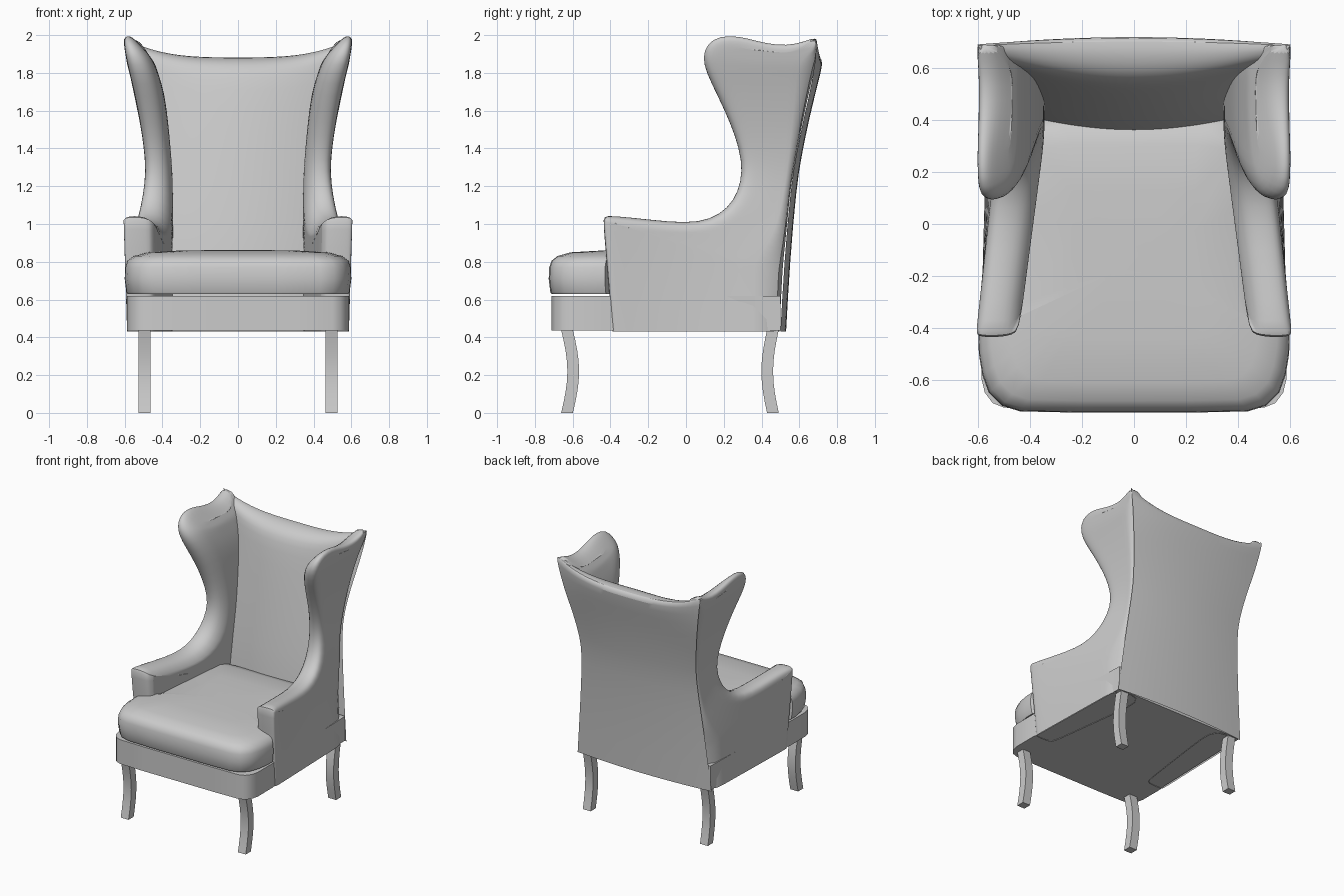
import bpy, bmesh, math
from mathutils import Vector

if "Cube" in bpy.data.objects:
    bpy.data.objects.remove(bpy.data.objects["Cube"], do_unlink=True)

grey = bpy.data.materials.new("plain_grey")
grey.use_nodes = True
grey.diffuse_color = (0.6, 0.6, 0.6, 1)
grey.node_tree.nodes["Principled BSDF"].inputs["Base Color"].default_value = (0.6, 0.6, 0.6, 1)


def curve(z, pts):
    """Piecewise linear value at z from (z, value) pairs."""
    if z <= pts[0][0]:
        return pts[0][1]
    for (a, va), (b, vb) in zip(pts, pts[1:]):
        if z <= b:
            return va + (vb - va) * (z - a) / (b - a)
    return pts[-1][1]


def clamp(v):
    return max(0.0, min(1.0, v))


def loft(name, rows, closed=False, cap_start=False, cap_end=False, angle=40, levels=0):
    """Skin rows of equal length into one object."""
    bm = bmesh.new()
    grid = [[bm.verts.new(p) for p in row] for row in rows]
    n = len(rows[0])
    for a, b in zip(grid, grid[1:]):
        for i in range(n if closed else n - 1):
            j = (i + 1) % n
            bm.faces.new((a[i], a[j], b[j], b[i]))
    if cap_start:
        bm.faces.new(grid[0])
    if cap_end:
        bm.faces.new(grid[-1])
    bmesh.ops.recalc_face_normals(bm, faces=bm.faces)
    mesh = bpy.data.meshes.new(name)
    bm.to_mesh(mesh)
    bm.free()
    mesh.materials.append(grey)
    ob = bpy.data.objects.new(name, mesh)
    bpy.context.collection.objects.link(ob)
    bpy.ops.object.select_all(action="DESELECT")
    ob.select_set(True)
    bpy.context.view_layer.objects.active = ob
    bpy.ops.object.shade_smooth_by_angle(angle=math.radians(angle))
    if levels:
        sub = ob.modifiers.new("smooth", "SUBSURF")
        sub.levels = sub.render_levels = levels
        sub.boundary_smooth = "PRESERVE_CORNERS"
    return ob


# Width of the shell by height: outside, and inside along the back
OUTER = [(0.43, 0.565), (0.8, 0.53), (1.1, 0.49), (1.3, 0.485), (1.5, 0.51),
         (1.7, 0.55), (1.85, 0.588), (2, 0.612)]
INNER = [(0.43, 0.345), (1.25, 0.345), (1.5, 0.365), (1.7, 0.39), (1.85, 0.44), (1.98, 0.53)]
BACK_EDGE = [(0.43, 0.5), (0.8, 0.52), (1.2, 0.555), (1.55, 0.62), (1.87, 0.695), (1.99, 0.69)]


def arm_fade(z):
    return clamp((1.3 - z) / 0.22)


def outer_x(y, z):
    b = curve(z, OUTER)
    front = 0.59 + 0.02 * clamp((z - 0.43) / 0.6)
    return b + (front - b) * clamp((0.5 - y) / 0.92) * arm_fade(z)


def inner_x(y, z):
    return curve(z, INNER) + 0.1 * clamp((0.33 - y) / 0.76) * arm_fade(z)


# Arm and wing outline: y, z, height of the matching back edge point, edge rounding
OUTLINE = [
    (-0.39, 0.43, 0.43, 0.012), (-0.415, 0.75, 0.58, 0.012), (-0.44, 1.01, 0.7, 0.015),
    (-0.435, 1.04, 0.73, 0.03), (-0.40, 1.047, 0.75, 0.045), (-0.2, 1.025, 0.83, 0.045),
    (0, 1.005, 0.9, 0.045), (0.13, 1.025, 0.98, 0.05), (0.22, 1.085, 1.06, 0.06),
    (0.275, 1.17, 1.15, 0.06), (0.298, 1.28, 1.26, 0.06), (0.28, 1.4, 1.4, 0.06),
    (0.235, 1.53, 1.52, 0.065), (0.165, 1.68, 1.65, 0.07), (0.105, 1.8, 1.73, 0.07),
    (0.085, 1.885, 1.78, 0.07), (0.11, 1.955, 1.81, 0.07), (0.175, 1.998, 1.84, 0.07),
    (0.28, 1.997, 1.87, 0.06), (0.38, 1.968, 1.89, 0.05), (0.48, 1.948, 1.91, 0.045),
    (0.58, 1.95, 1.93, 0.04), (0.68, 1.988, 1.98, 0.02)]
# Rounded edge section: depth, share of the way from outside to inside
EDGE = [(1, 0), (0.4, 0.04), (0.1, 0.16), (0, 0.36), (0.1, 0.6), (0.5, 0.84), (1.5, 1)]


def side_shell(name, side):
    rows = []
    for i, (y, z, qz, r) in enumerate(OUTLINE):
        p = Vector((y, z))
        q = Vector((curve(qz, BACK_EDGE), qz))
        a = OUTLINE[max(i - 1, 0)]
        b = OUTLINE[min(i + 1, len(OUTLINE) - 1)]
        t = Vector((b[0] - a[0], b[1] - a[1])).normalized()
        normal = Vector((1, 0)) if i == 0 else Vector((t.y, -t.x))
        r = min(r, 0.35 * (q - p).length)
        edge = [(p + normal * (d * r), f) for d, f in EDGE]
        steps = [k / 6 for k in range(1, 7)]
        section = [(edge[0][0].lerp(q, k), 0) for k in reversed(steps)] + edge
        section += [(edge[-1][0].lerp(q, k), 1) for k in steps]
        row = []
        for pt, f in section:
            o, n = outer_x(*pt), inner_x(*pt)
            row.append((side * (o + f * (n - o)), pt.x, pt.y))
        rows.append(row)
    loft(name, rows, closed=True, cap_end=True, angle=50, levels=1)


side_shell("left_arm_and_wing", 1)
side_shell("right_arm_and_wing", -1)

# Bowed backrest, section up the front, over the top roll and down the back:
# y, z, half width, y change at the sides, lift at the sides
SECTION = [
    (0.34, 0.6, 0.42, 0.06, 0), (0.36, 0.85, 0.42, 0.06, 0), (0.42, 1.2, 0.41, 0.06, 0),
    (0.475, 1.5, 0.43, 0.07, 0), (0.525, 1.74, 0.47, 0.08, 0.04), (0.55, 1.82, 0.52, 0.08, 0.07),
    (0.59, 1.86, 0.56, 0.06, 0.08), (0.65, 1.882, 0.59, 0.02, 0.09), (0.71, 1.883, 0.605, -0.02, 0.105),
    (0.728, 1.86, 0.605, -0.032, 0.1), (0.70, 1.75, 0.565, -0.03, 0), (0.65, 1.55, 0.52, -0.03, 0),
    (0.61, 1.35, 0.488, -0.03, 0), (0.585, 1.2, 0.487, -0.03, 0), (0.55, 0.8, 0.53, -0.03, 0),
    (0.53, 0.43, 0.565, -0.03, 0)]
COLUMNS = [k / 8 for k in range(-8, 9)]
loft("backrest", [[(u * w, y + dy * u * u, z + dz * abs(u) ** 3.2) for u in COLUMNS]
                  for y, z, w, dy, dz in SECTION], angle=50, levels=1)


def mirrored(half):
    return half + [(-x, y) for x, y in reversed(half)]


# Seat base with rounded front corners
base = mirrored([(0.555, 0.5), (0.578, -0.35), (0.587, -0.42), (0.587, -0.6), (0.575, -0.65),
                 (0.545, -0.69), (0.5, -0.708), (0.3, -0.712)])
loft("seat_base", [[(x, y, z) for x, y in base] for z in (0.435, 0.62)],
     closed=True, cap_start=True, cap_end=True)

# Crowned cushion, wider in front of the arms
cushion = mirrored([(0.3, 0.42), (0.47, 0.4), (0.47, 0.1), (0.5, -0.33), (0.53, -0.4),
                    (0.6, -0.43), (0.598, -0.5), (0.585, -0.58), (0.56, -0.65), (0.51, -0.7),
                    (0.44, -0.722), (0.22, -0.727)])
MIDDLE = -0.15
rings = [(0.8, 0.63), (0.975, 0.63), (0.985, 0.64), (1, 0.71), (0.995, 0.77), (0.975, 0.805),
         (0.92, 0.83), (0.8, 0.85), (0.5, 0.86), (0.15, 0.862)]
loft("seat_cushion", [[(x * s, MIDDLE + (y - MIDDLE) * s, z) for x, y in cushion] for s, z in rings],
     closed=True, cap_start=True, cap_end=True, angle=50)

# Bowed square legs
for end, y0, bow in (("front", -0.63, 0.033), ("back", 0.46, -0.03)):
    for side_name, side in (("left", 1), ("right", -1)):
        rows = []
        for k in range(9):
            t = k / 8
            y = y0 + bow * math.sin(math.pi * t)
            rows.append([(side * 0.495 + dx * 0.033, y + dy * 0.031, 0.44 * t)
                         for dx, dy in ((-1, -1), (1, -1), (1, 1), (-1, 1))])
        loft(f"{end}_{side_name}_leg", rows, closed=True, cap_start=True, cap_end=True)
